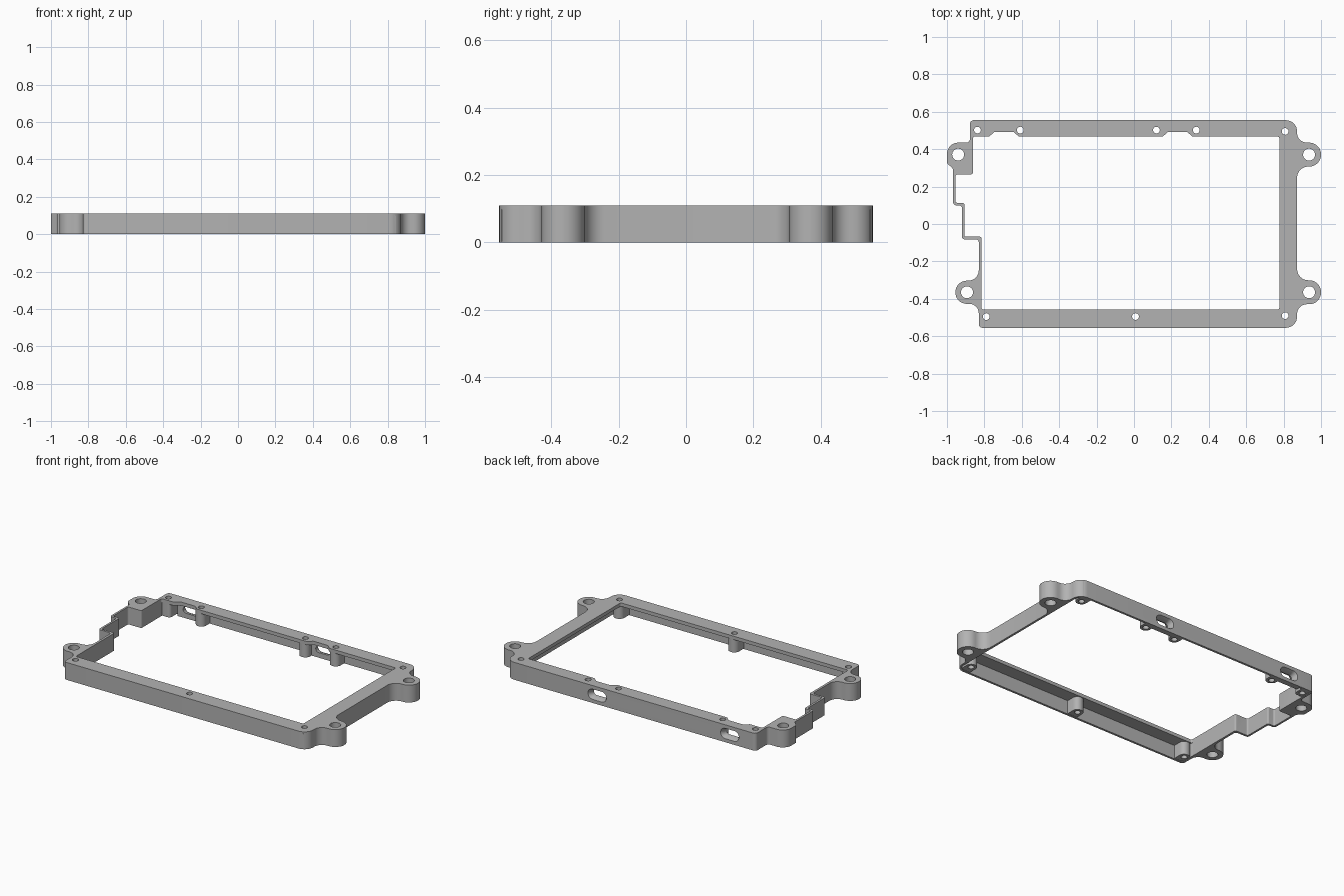
import bpy, bmesh, math
from mathutils import Vector, Matrix

cube = bpy.data.objects.get("Cube")
if cube:
    bpy.data.objects.remove(cube, do_unlink=True)

H = 0.11       # overall height
PLATE = 0.088  # underside of the top plate

grey = bpy.data.materials.new("grey plastic")
grey.use_nodes = True
grey.diffuse_color = (0.45, 0.45, 0.45, 1)
grey.node_tree.nodes["Principled BSDF"].inputs["Base Color"].default_value = (0.45, 0.45, 0.45, 1)


def rounded(corners, steps=8):
    """Replace each (x, y, radius) corner by a tangent arc."""
    out = []
    for i, (x, y, r) in enumerate(corners):
        p = Vector((x, y))
        a = (Vector(corners[i - 1][:2]) - p).normalized()
        b = (Vector(corners[(i + 1) % len(corners)][:2]) - p).normalized()
        if r == 0:
            out.append(p)
            continue
        half = a.angle(b) / 2
        centre = p + (a + b).normalized() * (r / math.sin(half))
        start = p + a * (r / math.tan(half)) - centre
        end = p + b * (r / math.tan(half)) - centre
        turn = start.angle_signed(end)
        for k in range(steps + 1):
            out.append(centre + Matrix.Rotation(-turn * k / steps, 2) @ start)
    return out


def loft(name, low, high):
    """Closed solid between two matching 3D loops."""
    bm = bmesh.new()
    a = [bm.verts.new(p) for p in low]
    b = [bm.verts.new(p) for p in high]
    n = len(a)
    bm.faces.new(a[::-1])
    bm.faces.new(b)
    for i in range(n):
        j = (i + 1) % n
        bm.faces.new((a[i], a[j], b[j], b[i]))
    bmesh.ops.recalc_face_normals(bm, faces=bm.faces)
    mesh = bpy.data.meshes.new(name)
    bm.to_mesh(mesh)
    bm.free()
    mesh.materials.append(grey)
    ob = bpy.data.objects.new(name, mesh)
    bpy.context.collection.objects.link(ob)
    return ob


def prism(name, pts, z0, z1):
    return loft(name, [(p[0], p[1], z0) for p in pts], [(p[0], p[1], z1) for p in pts])


def cylinder(name, x, y, r, z0, z1, n=24):
    ring = [(x + r * math.cos(math.tau * k / n), y + r * math.sin(math.tau * k / n)) for k in range(n)]
    return prism(name, ring, z0, z1)


def combine(tool, operation):
    """Apply a boolean to the frame and discard the tool."""
    mod = frame.modifiers.new(tool.name, 'BOOLEAN')
    mod.object, mod.operation, mod.solver = tool, operation, 'EXACT'
    bpy.context.view_layer.update()
    result = bpy.data.meshes.new_from_object(frame.evaluated_get(bpy.context.evaluated_depsgraph_get()))
    frame.modifiers.clear()
    frame.data = result
    bpy.data.objects.remove(tool, do_unlink=True)


# Outer silhouette with four mounting ears and the stepped side
outline = [
    (-0.877, 0.555, 0.02), (0.872, 0.555, 0.06),
    (0.872, 0.435, 0.052), (1, 0.435, 0.063), (1, 0.307, 0.063), (0.872, 0.307, 0.06),
    (0.872, -0.301, 0.06), (1, -0.301, 0.063), (1, -0.429, 0.063), (0.872, -0.429, 0.052),
    (0.872, -0.555, 0.06), (-0.83, -0.555, 0.02),
    (-0.83, -0.427, 0.05), (-0.955, -0.427, 0.061), (-0.955, -0.303, 0.061), (-0.83, -0.303, 0.055),
    (-0.83, -0.082, 0.015), (-0.92, -0.082, 0.015), (-0.92, 0.1, 0.015), (-0.967, 0.1, 0.015),
    (-0.967, 0.295, 0.02), (-1, 0.325, 0.02), (-1, 0.435, 0.06), (-0.877, 0.435, 0.02)]
frame = prism("bezel_frame", rounded(outline), 0, H)

# Hollow underside
cavity = [(-0.862, 0.541, 0.01), (0.858, 0.541, 0.046), (0.858, -0.541, 0.046),
          (-0.8145, -0.541, 0.01), (-0.8145, 0, 0), (-0.862, 0, 0)]
combine(prism("cavity", rounded(cavity), -0.05, PLATE), 'DIFFERENCE')

# Screw bosses webbed to the nearest long wall
screws = [(-0.837, 0.502), (-0.608, 0.502), (0.12, 0.502), (0.333, 0.502), (0.808, 0.495),
          (-0.79, -0.495), (0.008, -0.495), (0.808, -0.49)]
for x, y in screws:
    side = math.copysign(1, y)
    w = 0.034
    r = 0.033
    lo, hi = sorted((y - side * w, side * 0.548))
    near, far = (r, 0) if side > 0 else (0, r)
    web = [(max(x - w, -0.87), lo, near), (x + w, lo, near), (x + w, hi, far), (max(x - w, -0.87), hi, far)]
    if x - w < -0.87:
        web = [(px, py, 0.02 if pr else 0) for px, py, pr in web]
    combine(prism("boss", rounded(web), 0.003, PLATE + 0.01), 'UNION')

# Thickened wall behind each connector slot
slots = (-0.695, 0.233)
for x in slots:
    pad = [(x - 0.09, 0.515), (x + 0.09, 0.515), (x + 0.09, 0.548), (x - 0.09, 0.548)]
    combine(prism("pad", pad, 0.003, PLATE + 0.01), 'UNION')

# Central opening with two shallow notches beside the connectors
opening = [(-0.862, 0.467, 0.01)]
for x in slots:
    opening += [(x - 0.08, 0.467, 0.01), (x - 0.05, 0.493, 0.01),
                (x + 0.05, 0.493, 0.01), (x + 0.08, 0.467, 0.01)]
opening += [
    (0.777, 0.467, 0.01), (0.777, -0.457, 0.01), (-0.815, -0.457, 0.01),
    (-0.815, -0.068, 0.01), (-0.907, -0.068, 0.01), (-0.907, 0.113, 0.01),
    (-0.954, 0.113, 0.01), (-0.954, 0.265, 0.01), (-0.862, 0.265, 0.01)]
combine(prism("opening", rounded(opening), -0.1, 0.2), 'DIFFERENCE')

# Screw holes and larger ear holes
for x, y in screws:
    combine(cylinder("screw_hole", x, y, 0.018, -0.1, 0.2), 'DIFFERENCE')
for x, y in [(-0.94, 0.371), (0.936, 0.371), (0.936, -0.365), (-0.893, -0.365)]:
    combine(cylinder("ear_hole", x, y, 0.032, -0.1, 0.2), 'DIFFERENCE')


# Connector slots, flared towards the back
def stadium(x, y, w, h):
    r = h * 0.499
    pts = rounded([(-w, -h / 2, r), (w, -h / 2, r), (w, h / 2, r), (-w, h / 2, r)])
    return [(x + p.x, y, 0.055 + p.y) for p in pts]


for x in slots:
    combine(loft("slot", stadium(x, 0.48, 0.05, 0.04), stadium(x, 0.6, 0.05, 0.04)), 'DIFFERENCE')
    combine(loft("slot_flare", stadium(x, 0.53, 0.05, 0.04), stadium(x, 0.565, 0.07, 0.075)), 'DIFFERENCE')

bpy.ops.object.select_all(action='DESELECT')
frame.select_set(True)
bpy.context.view_layer.objects.active = frame
bpy.ops.object.shade_smooth_by_angle(angle=math.radians(30))
